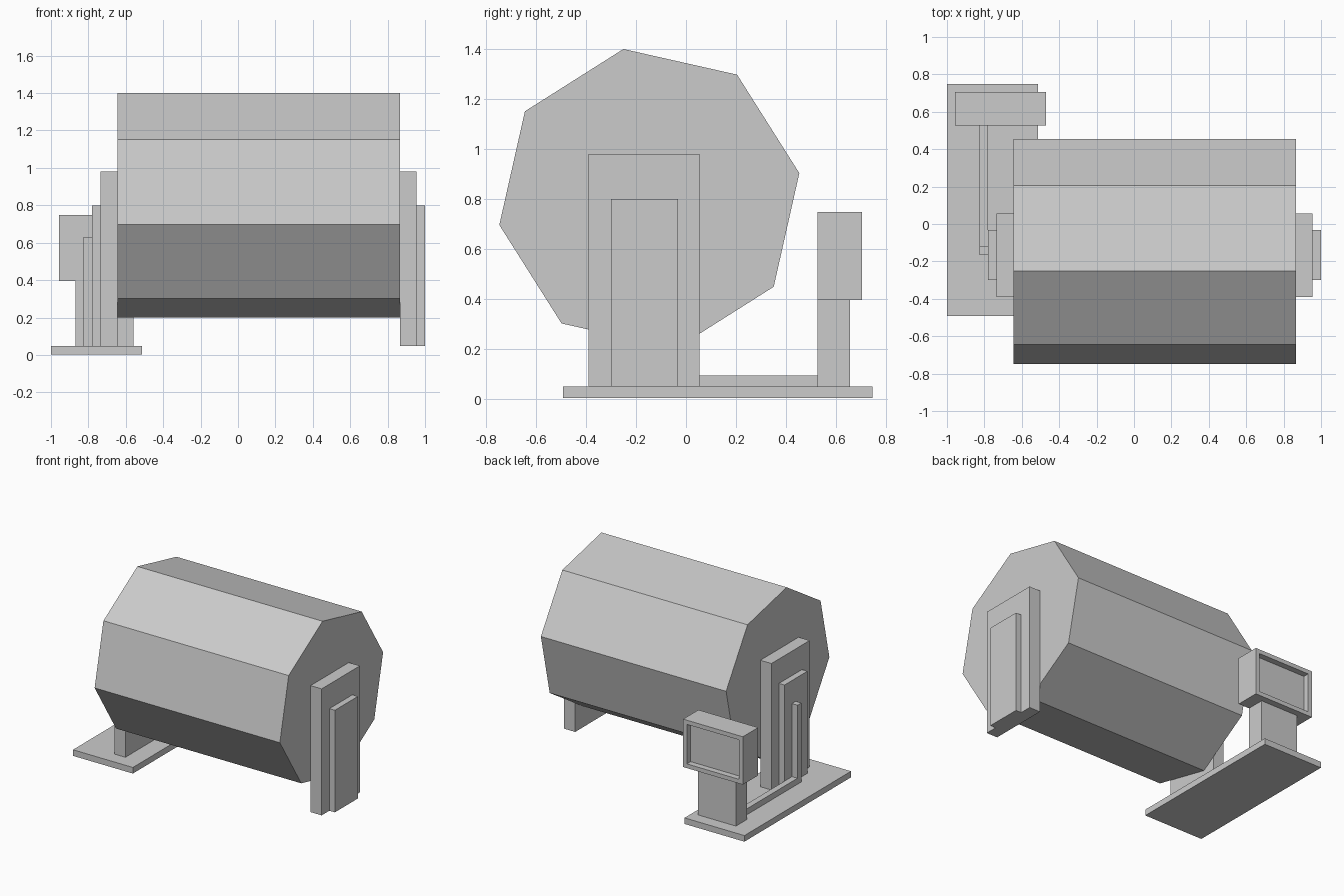
import bpy, bmesh, math

if "Cube" in bpy.data.objects:
    bpy.data.objects.remove(bpy.data.objects["Cube"])


def finish(bm, name):
    bmesh.ops.recalc_face_normals(bm, faces=bm.faces)
    mesh = bpy.data.meshes.new(name)
    bm.to_mesh(mesh)
    bm.free()
    obj = bpy.data.objects.new(name, mesh)
    bpy.context.collection.objects.link(obj)
    return obj


def box_bm(x, y, z):
    bm = bmesh.new()
    bmesh.ops.create_cube(bm, size=1)
    for v in bm.verts:
        v.co = [r[0] if c < 0 else r[1] for c, r in zip(v.co, (x, y, z))]
    return bm


def box(name, x, y, z):
    return finish(box_bm(x, y, z), name)


# Eight-sided drum lying along x
X0, X1 = -0.645, 0.865
bm = bmesh.new()
ring = []
for i in range(8):
    a = math.radians(9.8 + 45 * i)
    ring.append(bm.verts.new((X0, -0.147 + 0.61 * math.cos(a), 0.80 + 0.61 * math.sin(a))))
cap = bm.faces.new(ring)
ext = bmesh.ops.extrude_face_region(bm, geom=[cap], use_keep_orig=True)
bmesh.ops.translate(bm, vec=(X1 - X0, 0, 0),
                    verts=[g for g in ext["geom"] if isinstance(g, bmesh.types.BMVert)])
finish(bm, "drum")

# Stepped support legs at both ends of the drum
for side, x, s in (("left", X0, -1), ("right", X1, 1)):
    for part, a, b, y, top in (("support_leg", 0, 0.09, (-0.39, 0.055), 0.98),
                               ("leg_cover", 0.09, 0.135, (-0.30, -0.033), 0.80)):
        box(f"{side}_{part}", sorted((x + s * a, x + s * b)), y, (0.048, top))

# Base plate
box("base_plate", (-1.0, -0.512), (-0.493, 0.748), (0.003, 0.048))

# Cable duct: up the leg and along the base to the console
box("vertical_duct", (-0.825, -0.78), (-0.165, -0.12), (0.048, 0.63))
box("floor_duct", (-0.825, -0.78), (-0.12, 0.53), (0.048, 0.092))

# Control console with a recessed screen facing the back
box("console_post", (-0.868, -0.56), (0.527, 0.658), (0.048, 0.395))
bm = box_bm((-0.957, -0.47), (0.527, 0.705), (0.395, 0.748))
bm.normal_update()
back = [f for f in bm.faces if f.normal.y > 0.9]
bmesh.ops.inset_region(bm, faces=back, thickness=0.044)
ext = bmesh.ops.extrude_face_region(bm, geom=back)
bmesh.ops.translate(bm, vec=(0, -0.044, 0),
                    verts=[g for g in ext["geom"] if isinstance(g, bmesh.types.BMVert)])
bmesh.ops.delete(bm, geom=[f for f in back if f.is_valid], context='FACES_ONLY')
finish(bm, "console_head")
